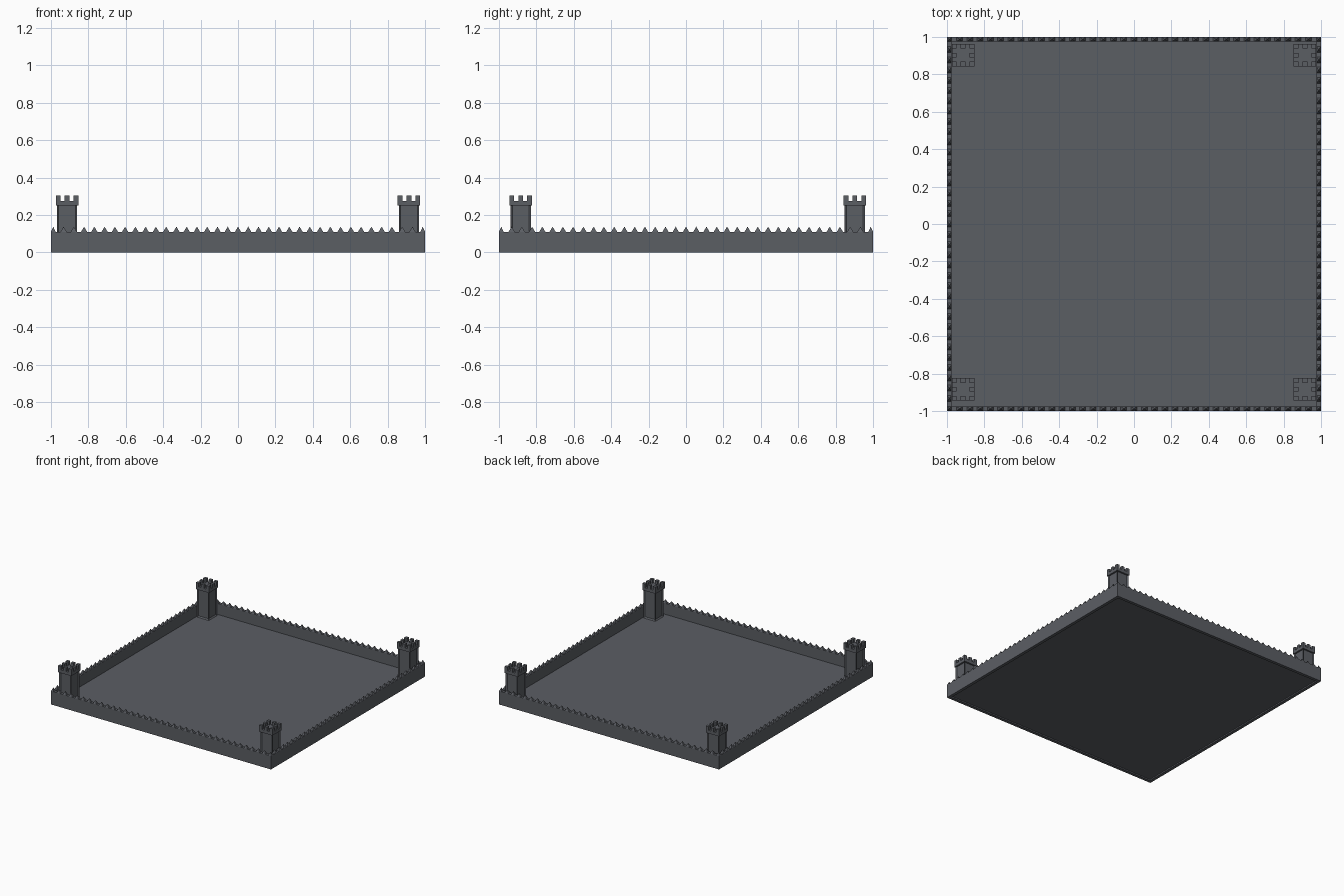
import bpy, bmesh
from mathutils import Matrix, Vector

if "Cube" in bpy.data.objects:
    bpy.data.objects.remove(bpy.data.objects["Cube"])

stone = bpy.data.materials.new("dark slate grey")
stone.diffuse_color = (0.105, 0.112, 0.127, 1)
stone.use_nodes = True
stone.node_tree.nodes["Principled BSDF"].inputs["Base Color"].default_value = stone.diffuse_color


def box(bm, x0, x1, y0, y1, z0, z1):
    m = (Matrix.Translation(((x0 + x1) / 2, (y0 + y1) / 2, (z0 + z1) / 2))
         @ Matrix.Diagonal((x1 - x0, y1 - y0, z1 - z0, 1)))
    return bmesh.ops.create_cube(bm, size=1, matrix=m)["verts"]


def spike(bm, x, y, z, wx, wy, h):
    base = [bm.verts.new((x + sx * wx / 2, y + sy * wy / 2, z))
            for sx, sy in ((-1, -1), (1, -1), (1, 1), (-1, 1))]
    tip = bm.verts.new((x, y, z + h))
    for i in range(4):
        bm.faces.new((base[i], base[(i + 1) % 4], tip))


def finish(bm, name):
    me = bpy.data.meshes.new(name)
    bm.to_mesh(me)
    bm.free()
    me.materials.append(stone)
    ob = bpy.data.objects.new(name, me)
    bpy.context.collection.objects.link(ob)
    return ob


T, H = 0.025, 0.11       # wall thickness and height
FLOOR = 0.02

# floor slab, slightly raised above the wall bottoms
bm = bmesh.new()
box(bm, -1 + T, 1 - T, -1 + T, 1 - T, 0.01, FLOOR)
finish(bm, "floor")

# perimeter walls
bm = bmesh.new()
for s in (-1, 1):
    a, b = sorted((s, s * (1 - T)))
    box(bm, -1, 1, a, b, 0, H)
    box(bm, a, b, -1 + T, 1 - T, 0, H)
finish(bm, "perimeter_walls")

# row of pyramid spikes along every wall
bm = bmesh.new()
N, C = 37, 1 - T / 2
for i in range(N):
    p = -C + 2 * C * i / (N - 1)
    end = i in (0, N - 1)
    w = T if end else 0.032
    for s in (-1, 1):
        spike(bm, p, s * C, H, w, T, 0.027)
        if not end:
            spike(bm, s * C, p, H, T, w, 0.027)
finish(bm, "wall_spikes")


def tower(cx, cy, name):
    bm = bmesh.new()
    r, c, m = 0.0545, 0.06, 0.025
    # shaft with a sunken panel on each side
    vs = box(bm, -r, r, -r, r, FLOOR, 0.262)
    sides = [f for f in {f for v in vs for f in v.link_faces} if abs(f.normal.z) < 0.5]
    bmesh.ops.inset_individual(bm, faces=sides, thickness=0.014, depth=-0.008)
    # projecting cap
    box(bm, -c, c, -c, c, 0.25, 0.275)
    # battlements: corners and side centres
    for i in (-1, 0, 1):
        for j in (-1, 0, 1):
            if i or j:
                x, y = i * (c - m / 2), j * (c - m / 2)
                box(bm, x - m / 2, x + m / 2, y - m / 2, y + m / 2, 0.275, 0.305)
    finish(bm, name).location = Vector((cx, cy, 0))


# four corner towers
for sx, side in ((-1, "left"), (1, "right")):
    for y, end in ((-0.884, "front"), (0.903, "back")):
        tower(sx * 0.914, y, f"{end}_{side}_tower")
